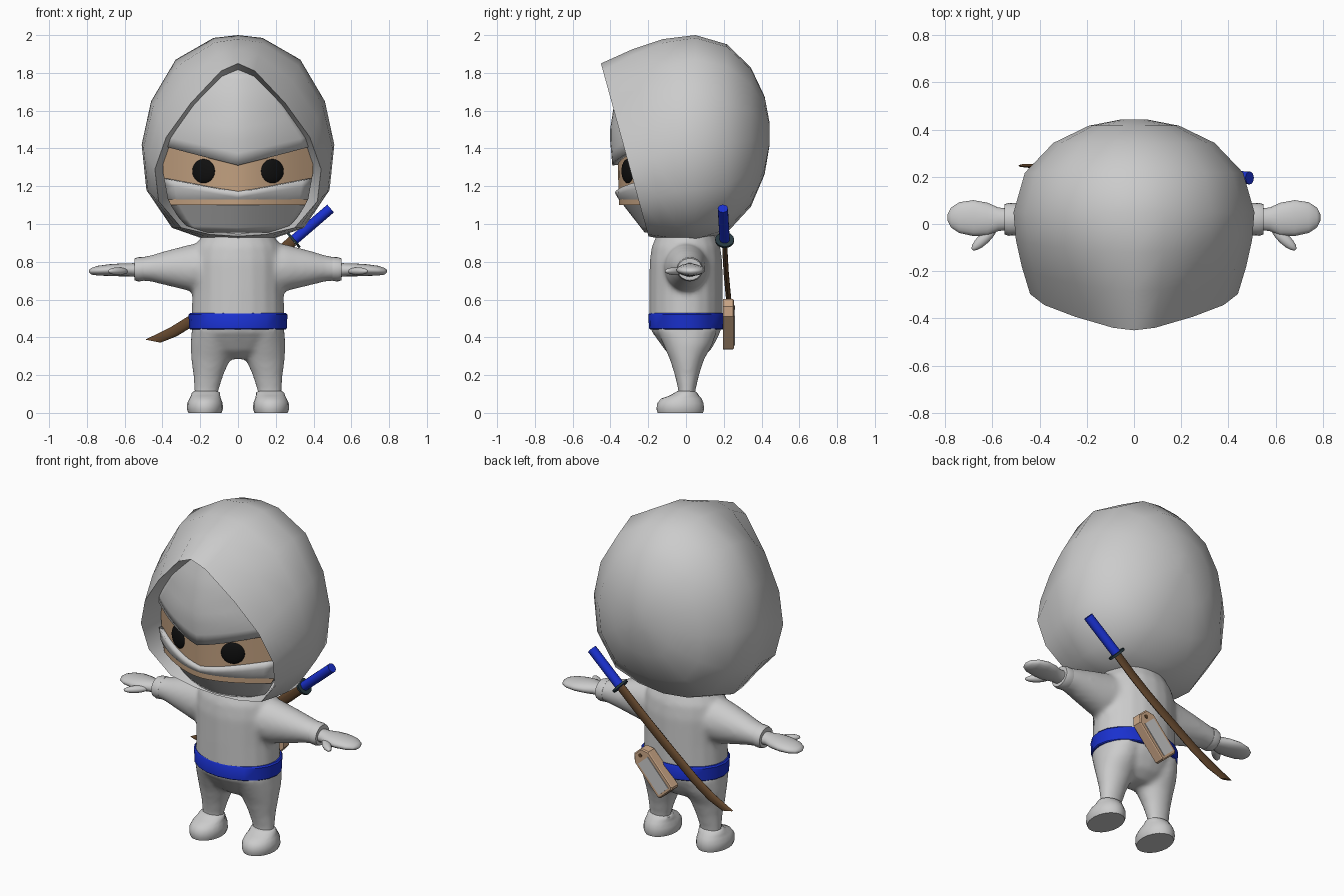
import bpy, bmesh
from math import sin, cos, pi, radians
from mathutils import Vector as V

if "Cube" in bpy.data.objects:
    bpy.data.objects.remove(bpy.data.objects["Cube"])


def material(name, rgb):
    m = bpy.data.materials.new(name)
    m.diffuse_color = (*rgb, 1)
    m.use_nodes = True
    m.node_tree.nodes["Principled BSDF"].inputs["Base Color"].default_value = m.diffuse_color
    return m


BLUE = material("blue", (0.01, 0.03, 0.62))
SKIN = material("skin", (0.55, 0.36, 0.22))
WOOD = material("wood", (0.12, 0.06, 0.025))
PALE_WOOD = material("pale_wood", (0.62, 0.40, 0.25))
BLACK = material("black", (0.005, 0.005, 0.005))
DARK = material("dark_metal", (0.02, 0.04, 0.05))


def skin(bm, rings, caps=True):
    """Join a row of closed point rings with quads."""
    vs = [[bm.verts.new(p) for p in r] for r in rings]
    n = len(vs[0])
    for a, b in zip(vs, vs[1:]):
        for i in range(n):
            bm.faces.new((a[i], a[(i + 1) % n], b[(i + 1) % n], b[i]))
    if caps:
        bm.faces.new(vs[0])
        bm.faces.new(vs[-1])


def ellipse(c, u, v, n=20):
    c, u, v = V(c), V(u), V(v)
    return [c + u * cos(2 * pi * i / n) + v * sin(2 * pi * i / n) for i in range(n)]


def along_z(rows, s=1):
    """Rows of (z, x, y, x radius, y radius)."""
    return [ellipse((s * x, y, z), (rx, 0, 0), (0, ry, 0)) for z, x, y, rx, ry in rows]


def along_x(rows, s=1):
    """Rows of (x, y, z, y radius, z radius)."""
    return [ellipse((s * x, y, z), (0, ry, 0), (0, 0, rz)) for x, y, z, ry, rz in rows]


def finish(name, bm, mat=None, angle=40, fix=True):
    if fix:
        bmesh.ops.recalc_face_normals(bm, faces=bm.faces)
    me = bpy.data.meshes.new(name)
    bm.to_mesh(me)
    bm.free()
    ob = bpy.data.objects.new(name, me)
    bpy.context.collection.objects.link(ob)
    if mat:
        me.materials.append(mat)
    bpy.ops.object.select_all(action='DESELECT')
    ob.select_set(True)
    bpy.context.view_layer.objects.active = ob
    bpy.ops.object.shade_smooth_by_angle(angle=radians(angle))
    return ob


def part(name, rings, mat=None, angle=40):
    bm = bmesh.new()
    skin(bm, rings)
    return finish(name, bm, mat, angle)


# Hood: front rim, widest outline, then rings closing at the back
def mirrored(half):
    return half + [(-x, z) for x, z in half[-2:0:-1]]


rim = mirrored([(0, 1.85), (.09, 1.81), (.25, 1.64), (.38, 1.46), (.44, 1.29),
                (.42, 1.12), (.30, .98), (.15, .945), (0, .935)])
wide = mirrored([(0, 2.0), (.13, 1.985), (.33, 1.87), (.46, 1.65), (.51, 1.42),
                 (.485, 1.18), (.35, .98), (.18, .92), (0, .90)])
rim3 = [V((x, -.2 - (z - .94) * .275, z)) for x, z in rim]
wide3 = [V((x, .05, z)) for x, z in wide]
rings = [[V((p.x * .88, p.y + .2, 1.38 + (p.z - 1.38) * .89)) for p in rim3]]
for f in (0, .33, .66, 1):
    ring = []
    for a, b in zip(rim3, wide3):
        p = a.lerp(b, sin(f * pi / 2))
        p.y = a.y + (b.y - a.y) * f
        ring.append(p)
    rings.append(ring)
for deg in (25, 48, 68, 84):
    c, s = cos(radians(deg)), sin(radians(deg))
    rings.append([V((p.x * c, .05 + .395 * s, 1.48 + (p.z - 1.48) * c)) for p in wide3])
part("hood", rings, angle=50)


# Face layers: curved sheets fitted to the hood opening
def interp(table, t):
    for (a, fa), (b, fb) in zip(table, table[1:]):
        if t <= b:
            return fa + (fb - fa) * max(0, (t - a) / (b - a))
    return table[-1][1]


WIDTH = [(.95, .21), (1.0, .29), (1.12, .37), (1.29, .40), (1.45, .38),
         (1.63, .25), (1.78, .11), (1.83, .03)]


def face_sheet(name, low, high, depth, mat=None, thick=0.0, nu=16, nv=8):
    bm = bmesh.new()
    grid = []
    for j in range(nv + 1):
        row = []
        for i in range(nu + 1):
            u = 2 * i / nu - 1
            lo, hi = low(abs(u)), high(abs(u))
            z = lo + (hi - lo) * j / nv
            x = u * interp(WIDTH, z)
            y = interp(depth, z) + .19 * (abs(x) / .39) ** 1.7
            row.append(bm.verts.new((x, y, z)))
        grid.append(row)
    for a, b in zip(grid, grid[1:]):
        for i in range(nu):
            bm.faces.new((a[i], a[i + 1], b[i + 1], b[i]))
    ob = finish(name, bm, mat, fix=False)
    if thick:
        mod = ob.modifiers.new("thickness", 'SOLIDIFY')
        mod.thickness = thick
        mod.offset = -1


face_sheet("face", lambda u: 1.10, lambda u: 1.46, [(1.1, -.355), (1.46, -.365)], SKIN)
face_sheet("forehead_cloth", lambda u: 1.31 + .10 * u, lambda u: 1.83,
           [(1.31, -.39), (1.48, -.405), (1.67, -.375), (1.83, -.32)], thick=.03)
face_sheet("mouth_mask", lambda u: .955, lambda u: 1.165 + .075 * u,
           [(.95, -.215), (1.155, -.375), (1.25, -.385)], thick=.03)

for s, side in ((1, "left"), (-1, "right")):
    # Eyes
    bpy.ops.mesh.primitive_uv_sphere_add(segments=24, ring_count=12, radius=1,
                                         location=(s * .182, -.308, 1.28),
                                         rotation=(0, 0, s * .45))
    eye = bpy.context.object
    eye.name = side + "_eye"
    eye.scale = (.066, .02, .064)
    eye.data.materials.append(BLACK)
    bpy.ops.object.shade_smooth()

    # Cuffs, mitten hands and thumbs
    part(side + "_cuff", along_x([(.50, .02, .762, .068, .064), (.53, .02, .76, .07, .064),
                                  (.548, .02, .76, .064, .058)], s))
    part(side + "_hand", along_x([(.53, .02, .757, .045, .038), (.575, .02, .757, .05, .034),
                                  (.62, .02, .757, .07, .034), (.68, .025, .756, .076, .031),
                                  (.74, .027, .753, .065, .026), (.775, .027, .75, .042, .018),
                                  (.79, .027, .75, .012, .006)], s), angle=60)
    bpy.ops.mesh.primitive_uv_sphere_add(segments=14, ring_count=8, radius=1,
                                         location=(s * .635, -.062, .75),
                                         rotation=(0, 0, s * -.75))
    thumb = bpy.context.object
    thumb.name = side + "_thumb"
    thumb.scale = (.07, .024, .02)
    bpy.ops.object.shade_smooth()

    # Feet with ankle cuffs
    part(side + "_foot", along_z([(0, .175, -.03, .088, .12), (.02, .175, -.03, .095, .126),
                                  (.05, .175, -.03, .094, .123), (.075, .174, -.025, .084, .108),
                                  (.09, .172, -.01, .078, .08), (.108, .17, 0, .074, .058),
                                  (.115, .17, 0, .062, .046)], s), angle=50)

# Body: torso, sleeves, pelvis and legs fused into one soft surface
bm = bmesh.new()
skin(bm, along_z([(.42, 0, 0, .235, .18), (.5, 0, 0, .248, .195), (.65, 0, 0, .242, .195),
                  (.8, 0, 0, .245, .193), (.88, 0, 0, .23, .182), (.94, 0, 0, .19, .155),
                  (1.02, 0, 0, .15, .12)]))
skin(bm, along_z([(.285, 0, .01, .10, .06), (.33, 0, .01, .18, .12),
                  (.4, 0, .005, .24, .165), (.48, 0, 0, .247, .188)]))
for s in (1, -1):
    skin(bm, along_x([(.08, 0, .78, .13, .13), (.25, 0, .768, .112, .125),
                      (.38, .01, .767, .09, .092), (.46, .018, .765, .075, .07),
                      (.54, .02, .76, .062, .058)], s))
    skin(bm, along_z([(.45, .125, .005, .12, .165), (.36, .135, .01, .117, .13),
                      (.28, .145, .005, .103, .09), (.2, .157, .005, .08, .065),
                      (.12, .167, .005, .066, .046), (.06, .17, 0, .06, .045)], s))
body = finish("body", bm)
remesh = body.modifiers.new("fuse", 'REMESH')
remesh.mode = 'VOXEL'
remesh.voxel_size = .014
remesh.use_smooth_shade = True
smooth = body.modifiers.new("soften", 'SMOOTH')
smooth.factor = .5
smooth.iterations = 8

# Belt
part("belt", along_z([(.442, 0, .003, .253, .193), (.447, 0, .003, .258, .199),
                      (.52, 0, .003, .262, .202), (.528, 0, .003, .255, .196)]), BLUE)

# Sword on the back: curved sheath, guard, handle
centres = [(.29, .205, .91), (.19, .208, .822), (.09, .213, .74), (-.01, .22, .662),
           (-.12, .228, .58), (-.23, .236, .498), (-.34, .243, .43)]
rings = [ellipse(c, (.018, 0, -.023), (0, .014, 0), 10) for c in centres]
rings.append(ellipse((-.45, .247, .38), (.04, 0, -.008), (0, .008, 0), 10))
part("sheath", rings, WOOD)

U, W = V((.648, 0, -.762)), V((0, 1, 0))  # directions across the handle
start, end = V((.29, .205, .91)), V((.49, .195, 1.082))


def rod(name, a, b, r, mat, n=16):
    part(name, [ellipse(p, U * r, W * r, n) for p in (a, b)], mat)


rod("sword_guard", start, start.lerp(end, .05), .05, DARK)
rod("sword_handle", start, end, .027, BLUE)

# Wooden tag hanging on the belt, with a recessed-looking face panel
D, A = V((-.67, 0, -.742)), V((.742, 0, -.67))


def plate(name, outline, y0, y1, mat=None, shrink=1.0):
    c = V((.05, 0, .475))
    rows = [(y0, 1), (y1 - .006, 1), (y1, shrink)]
    part(name, [[c + D * d * k + A * a * k + V((0, y, 0)) for d, a in outline]
                for y, k in rows], mat, 20)


plate("tag", [(-.145, -.03), (-.145, .03), (-.105, .062), (.13, .062), (.14, .052),
              (.14, -.052), (.13, -.062), (-.105, -.062)], .195, .255, PALE_WOOD, .95)
plate("tag_panel", [(-.085, -.042), (-.085, .042), (.12, .042), (.12, -.042)], .24, .259)
plate("tag_hole", [(-.115 + .012 * cos(i * pi / 5), .012 * sin(i * pi / 5))
                   for i in range(10)], .24, .257, WOOD)
